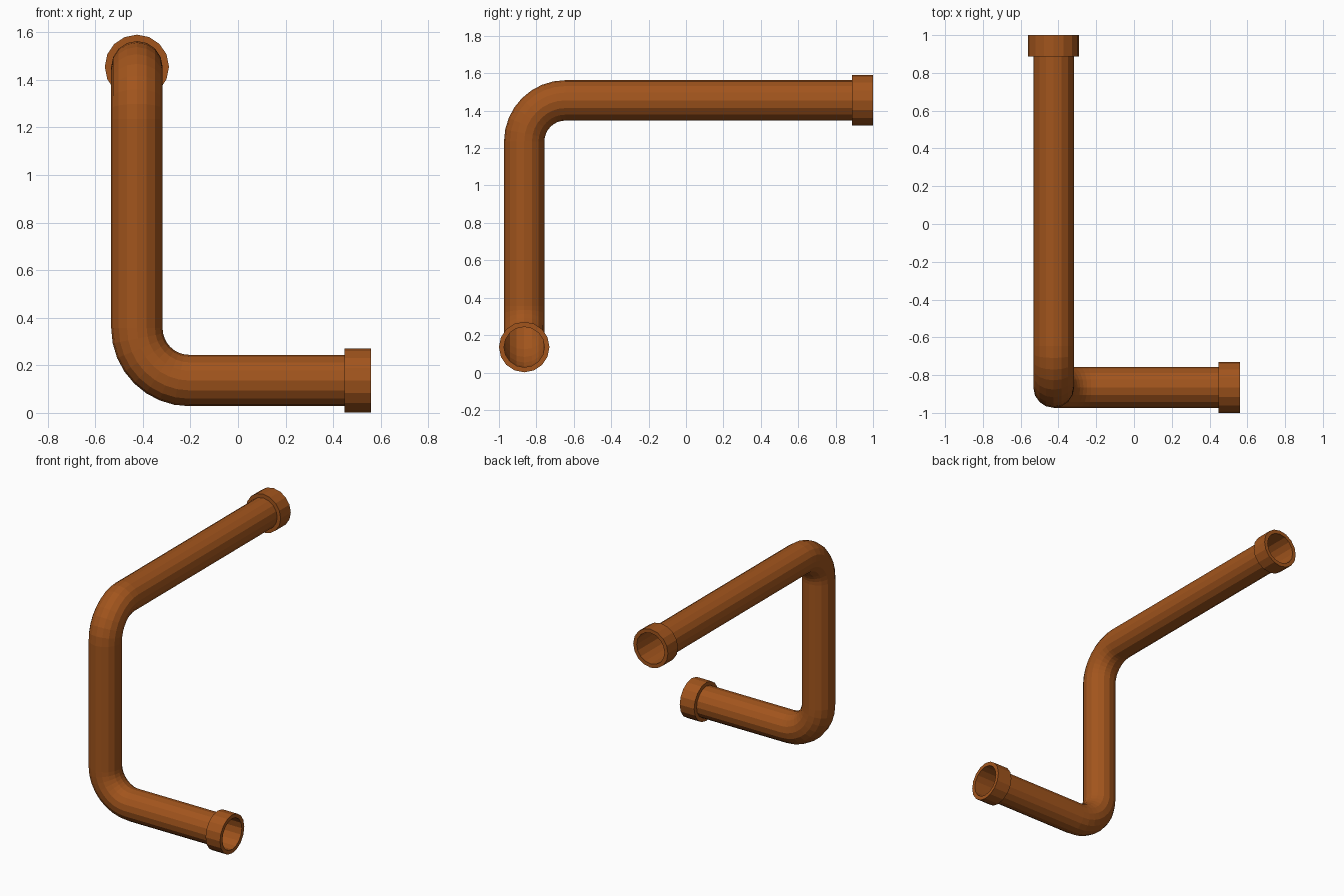
import bpy, bmesh
from math import sin, cos, pi
from mathutils import Vector

if "Cube" in bpy.data.objects:
    bpy.data.objects.remove(bpy.data.objects["Cube"])

SIDES = 16
PIPE_R, COLLAR_R, COLLAR_LEN = 0.108, 0.135, 0.112
BEND_R, BEND_STEPS = 0.22, 8

copper = bpy.data.materials.new("copper")
copper.diffuse_color = (0.36, 0.09, 0.012, 1)
copper.use_nodes = True
copper.node_tree.nodes["Principled BSDF"].inputs["Base Color"].default_value = copper.diffuse_color


def sweep(name, rings, closed=False):
    """Skin a list of (centre, axis, radius) rings, carrying the frame along."""
    bm = bmesh.new()
    axis = rings[0][1].normalized()
    side = axis.orthogonal().normalized()
    loops = []
    for centre, new_axis, r in rings:
        new_axis = new_axis.normalized()
        side = axis.rotation_difference(new_axis) @ side
        axis = new_axis
        up = axis.cross(side)
        loops.append([bm.verts.new(centre + r * (cos(a) * side + sin(a) * up))
                      for a in (2 * pi * i / SIDES for i in range(SIDES))])
    pairs = list(zip(loops, loops[1:]))
    if closed:
        pairs.append((loops[-1], loops[0]))
    for a, b in pairs:
        for i in range(SIDES):
            j = (i + 1) % SIDES
            bm.faces.new((a[i], a[j], b[j], b[i]))
    mesh = bpy.data.meshes.new(name)
    bm.to_mesh(mesh)
    bm.free()
    mesh.materials.append(copper)
    obj = bpy.data.objects.new(name, mesh)
    bpy.context.collection.objects.link(obj)
    return obj


def bend(corner, d_in, d_out):
    """Quarter-circle rings turning from d_in to d_out around a corner."""
    start = corner - d_in * BEND_R
    rings = []
    for k in range(BEND_STEPS + 1):
        a = pi / 2 * k / BEND_STEPS
        p = start + BEND_R * (sin(a) * d_in + (1 - cos(a)) * d_out)
        rings.append((p, cos(a) * d_in + sin(a) * d_out, PIPE_R))
    return rings


def collar(name, base, d):
    """Hollow socket ring, running from base along d."""
    profile = [(PIPE_R, 0), (COLLAR_R, 0), (COLLAR_R, COLLAR_LEN), (PIPE_R, COLLAR_LEN)]
    # inner start -> back face -> outer wall -> front rim -> bore
    sweep(name, [(base + d * t, d, r) for r, t in profile], closed=True)


X, Y, Z = Vector((1, 0, 0)), Vector((0, 1, 0)), Vector((0, 0, 1))
low_corner = Vector((-0.425, -0.865, 0.136))
high_corner = Vector((-0.425, -0.865, 1.455))
low_end = Vector((0.56 - COLLAR_LEN, -0.865, 0.136))
high_end = Vector((-0.425, 1.0 - COLLAR_LEN, 1.455))

# Pipe with two right-angle bends
sweep("bent_pipe",
      [(low_end, -X, PIPE_R)]
      + bend(low_corner, -X, Z)
      + bend(high_corner, Z, Y)
      + [(high_end, Y, PIPE_R)])

# Open sockets on both ends
collar("lower_collar", low_end, X)
collar("upper_collar", high_end, Y)
